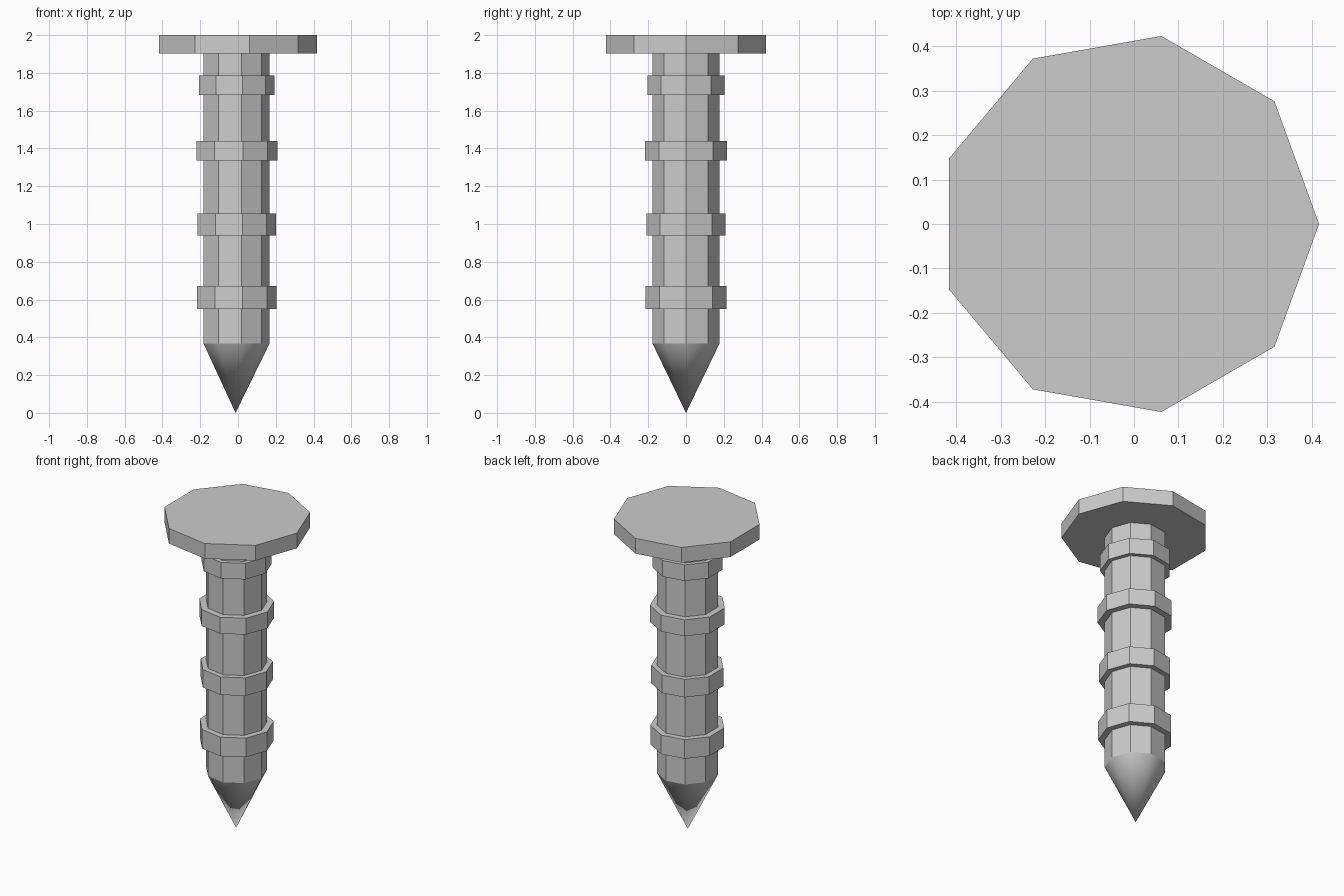
import bpy
import bmesh
import math
from mathutils import Matrix

if "Cube" in bpy.data.objects:
    bpy.data.objects.remove(bpy.data.objects["Cube"])

SIDES = 9
CX = -0.013  # axis offset that centres the nine-sided outline


def prism(name, z0, z1, r_low, r_high, smooth=False):
    """Nine-sided prism or cone with one corner pointing to +x."""
    bm = bmesh.new()
    mat = Matrix.Translation((CX, 0, (z0 + z1) / 2)) @ Matrix.Rotation(-math.pi / 2, 4, 'Z')
    bmesh.ops.create_cone(bm, cap_ends=not smooth, segments=SIDES,
                          radius1=r_low, radius2=r_high, depth=z1 - z0, matrix=mat)
    bmesh.ops.remove_doubles(bm, verts=bm.verts, dist=0.0001)
    bmesh.ops.recalc_face_normals(bm, faces=bm.faces)
    for f in bm.faces:
        f.smooth = smooth
    mesh = bpy.data.meshes.new(name)
    bm.to_mesh(mesh)
    bm.free()
    obj = bpy.data.objects.new(name, mesh)
    bpy.context.collection.objects.link(obj)
    return obj


# Flat head and straight shaft
prism("head", 1.903, 2.0, 0.43, 0.43)
prism("shaft", 0.367, 1.903, 0.18, 0.18)

# Smooth pointed tip, open where it meets the shaft
prism("tip", 0.0, 0.367, 0.0, 0.18, smooth=True)

# Raised collars along the shaft: bottom, top, radius
collars = [(0.55, 0.672, 0.218), (0.94, 1.055, 0.213),
           (1.335, 1.44, 0.221), (1.682, 1.785, 0.207)]
for i, (z0, z1, r) in enumerate(collars, 1):
    prism(f"collar_{i}", z0, z1, r, r)
